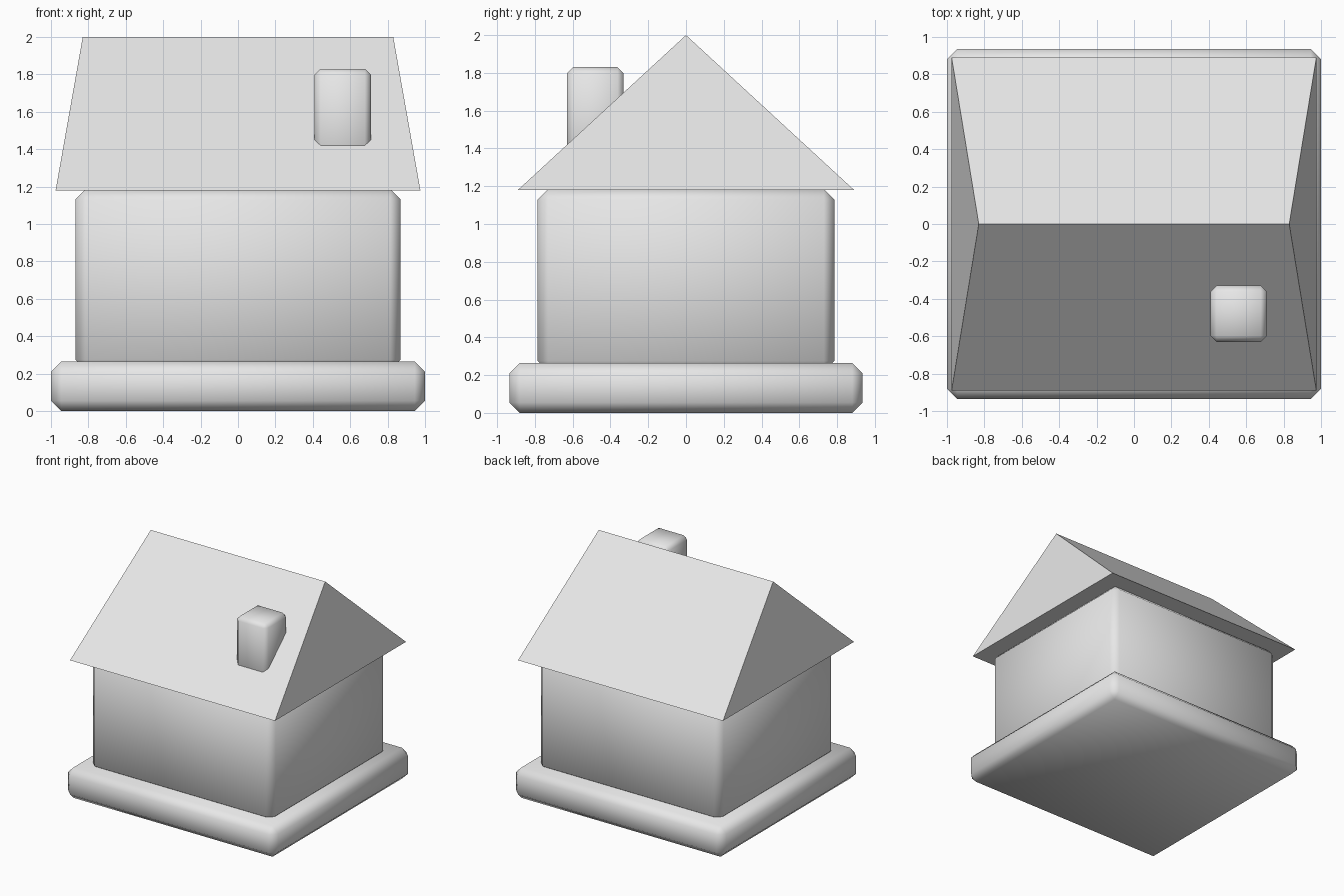
import bpy

cube = bpy.data.objects.get("Cube")
if cube:
    bpy.data.objects.remove(cube, do_unlink=True)

plaster = bpy.data.materials.new("light_grey")
plaster.use_nodes = True
grey = (0.8, 0.8, 0.8, 1)
plaster.diffuse_color = grey
plaster.node_tree.nodes["Principled BSDF"].inputs["Base Color"].default_value = grey


def rounded_box(name, low, high, bevel):
    """Smooth-shaded box with chamfered edges, between two corners."""
    center = [(a + b) / 2 for a, b in zip(low, high)]
    bpy.ops.mesh.primitive_cube_add(size=1, location=center)
    box = bpy.context.object
    box.name = name
    box.scale = [b - a for a, b in zip(low, high)]
    bpy.ops.object.transform_apply(location=False, rotation=False, scale=True)
    box.data.materials.append(plaster)
    bpy.ops.object.shade_smooth()
    mod = box.modifiers.new("Bevel", 'BEVEL')
    mod.width = bevel
    mod.segments = 1
    return box


# Foundation slab, house walls and chimney
rounded_box("foundation", (-1, -0.935, 0), (1, 0.935, 0.265), 0.055)
rounded_box("walls", (-0.87, -0.785, 0.22), (0.87, 0.785, 1.185), 0.055)
rounded_box("chimney", (0.41, -0.63, 1.25), (0.71, -0.33, 1.83), 0.032)

# Gable roof: a closed wedge whose ridge is shorter than its eaves
eave_x, eave_y, eave_z, ridge_x, ridge_z = 0.975, 0.89, 1.18, 0.83, 2
verts = [(-eave_x, -eave_y, eave_z), (eave_x, -eave_y, eave_z),
         (eave_x, eave_y, eave_z), (-eave_x, eave_y, eave_z),
         (-ridge_x, 0, ridge_z), (ridge_x, 0, ridge_z)]
faces = [(3, 2, 1, 0), (0, 1, 5, 4), (2, 3, 4, 5), (1, 2, 5), (3, 0, 4)]
mesh = bpy.data.meshes.new("roof")
mesh.from_pydata(verts, [], faces)
mesh.materials.append(plaster)
bpy.context.collection.objects.link(bpy.data.objects.new("roof", mesh))
